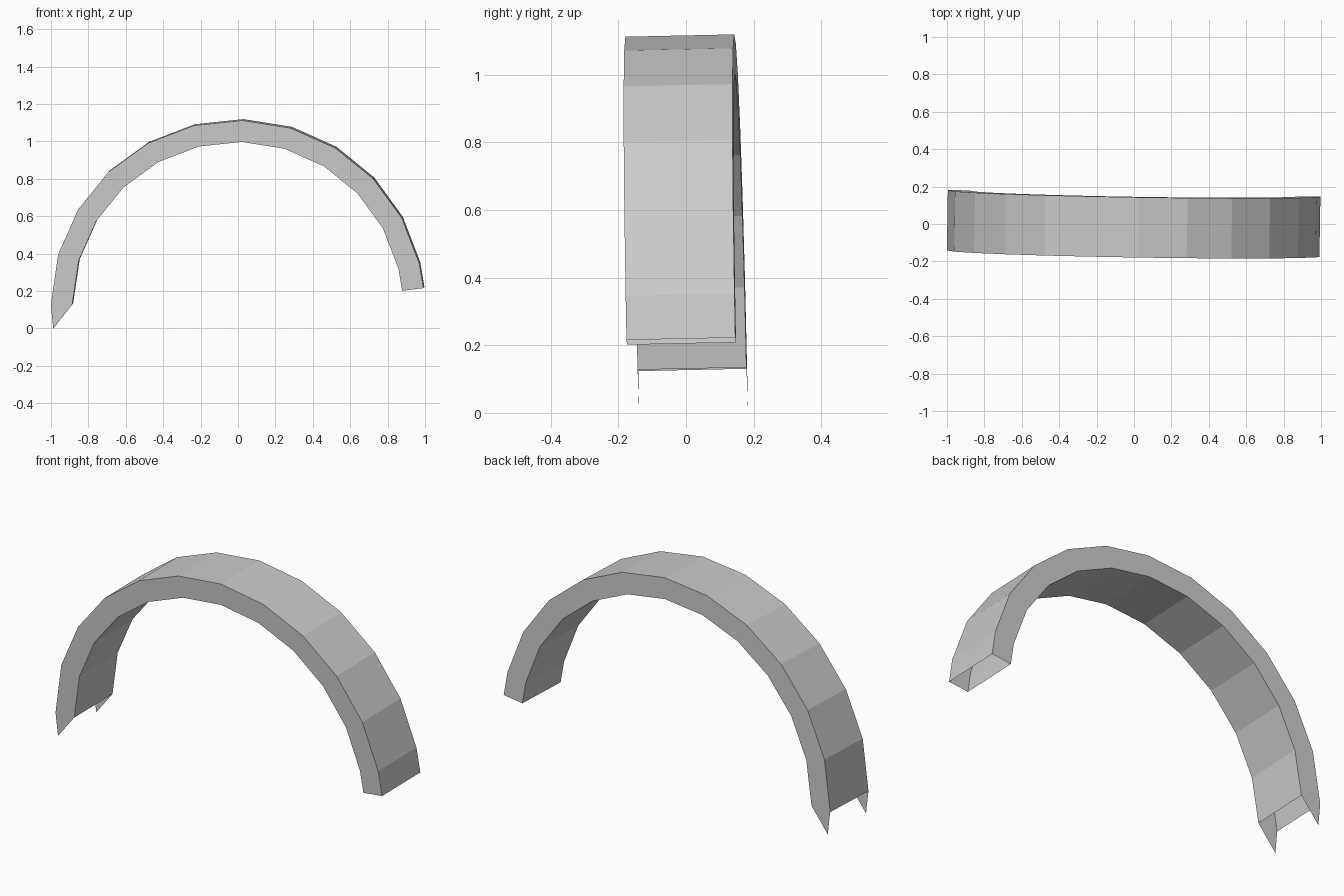
import bpy, bmesh
from math import cos, sin, radians
from mathutils import Vector

if "Cube" in bpy.data.objects:
    bpy.data.objects.remove(bpy.data.objects["Cube"])

# Hollow arch: low-poly ring section, slightly leaning, open at both ends
CENTRE_Z, OUTER, INNER, HALF = 0.116, 1.0, 0.885, 0.161
A, B, C = 0.006, -0.0165, -0.0215          # lean of the arch's mid plane
NORMAL = Vector((-B, 1, -C)).normalized()

angles = [13.5 + 15 * k for k in range(12)]
outer = [(0.994, 0.219)] + [(OUTER * cos(radians(a)), CENTRE_Z + OUTER * sin(radians(a))) for a in angles]
inner = [(0.88, 0.205)] + [(INNER * cos(radians(a)), CENTRE_Z + INNER * sin(radians(a))) for a in angles]
outer[-1], inner[-1] = (-0.998, 0.127), (-0.884, 0.131)
tip = (-0.985, 0.003)

bm = bmesh.new()


def pair(p):
    """Front and back vertices for one profile point."""
    x, z = p
    mid = Vector((x, A + B * x + C * z, z))
    return [bm.verts.new(mid + NORMAL * HALF * s) for s in (-1, 1)]


o = [pair(p) for p in outer]
i = [pair(p) for p in inner]
t = pair(tip)

for k in range(len(o) - 1):
    # outer and inner strips
    bm.faces.new((o[k][0], o[k][1], o[k + 1][1], o[k + 1][0]))
    bm.faces.new((i[k][0], i[k + 1][0], i[k + 1][1], i[k][1]))
    # side walls
    bm.faces.new((o[k][0], o[k + 1][0], i[k + 1][0], i[k][0]))
    bm.faces.new((o[k][1], i[k][1], i[k + 1][1], o[k + 1][1]))

# pointed tips of the side walls at the left foot
bm.faces.new((o[-1][0], t[0], i[-1][0]))
bm.faces.new((o[-1][1], i[-1][1], t[1]))

# merge the coplanar side wall panels
bmesh.ops.dissolve_limit(bm, angle_limit=radians(1), verts=[],
                         edges=[e for e in bm.edges if not e.is_boundary])

mesh = bpy.data.meshes.new("arch_band")
bm.to_mesh(mesh)
bm.free()
bpy.context.collection.objects.link(bpy.data.objects.new("arch_band", mesh))
